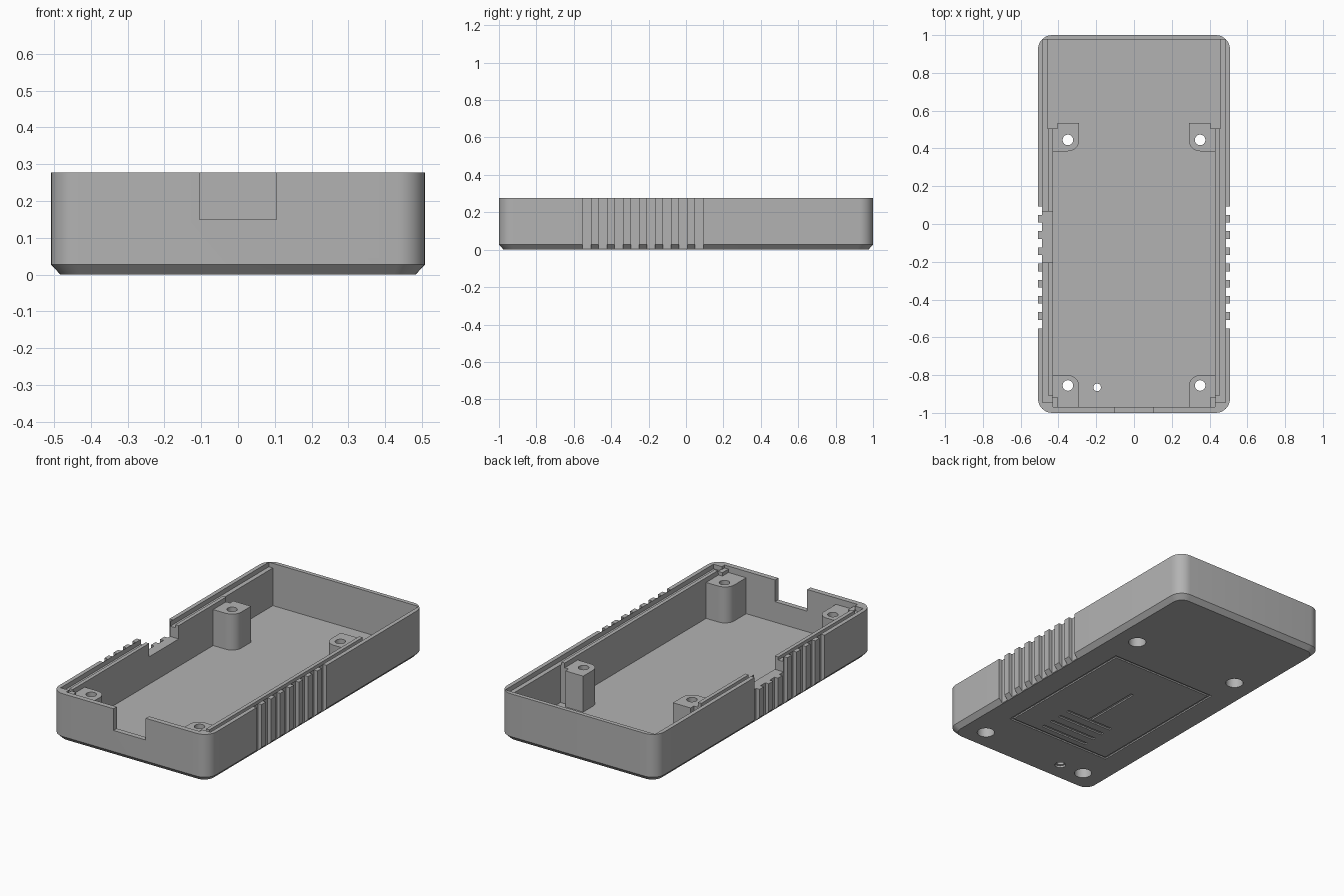
import bpy, bmesh, math

if "Cube" in bpy.data.objects:
    bpy.data.objects.remove(bpy.data.objects["Cube"], do_unlink=True)

grey = bpy.data.materials.new("plain grey")
grey.use_nodes = True
COLOR = (0.45, 0.45, 0.45, 1)
grey.diffuse_color = COLOR
grey.node_tree.nodes["Principled BSDF"].inputs["Base Color"].default_value = COLOR


def make(name, bm):
    bmesh.ops.recalc_face_normals(bm, faces=bm.faces)
    mesh = bpy.data.meshes.new(name)
    bm.to_mesh(mesh)
    bm.free()
    mesh.materials.append(grey)
    ob = bpy.data.objects.new(name, mesh)
    bpy.context.scene.collection.objects.link(ob)
    return ob


def loft(name, rings):
    """Solid through a stack of rings, each a list of (x, y) with a height."""
    bm = bmesh.new()
    loops = [[bm.verts.new((x, y, z)) for x, y in pts] for pts, z in rings]
    n = len(loops[0])
    for a, b in zip(loops, loops[1:]):
        for i in range(n):
            j = (i + 1) % n
            bm.faces.new((a[i], a[j], b[j], b[i]))
    bm.faces.new(loops[0][::-1])
    bm.faces.new(loops[-1])
    return make(name, bm)


def arc(cx, cy, r, start, sweep, steps):
    return [(cx + r * math.cos(math.radians(start + sweep * i / steps)),
             cy + r * math.sin(math.radians(start + sweep * i / steps)))
            for i in range(steps + 1)]


def circle(x, y, r):
    return arc(x, y, r, 0, 360, 32)[:-1]


def rounded(hx, hy, r):
    pts = []
    for k, (sx, sy) in enumerate(((1, 1), (-1, 1), (-1, -1), (1, -1))):
        pts += arc(sx * (hx - r), sy * (hy - r), r, 90 * k, 90, 8)
    return pts


def box(name, x, y, z):
    return loft(name, [([(x[0], y[0]), (x[1], y[0]), (x[1], y[1]), (x[0], y[1])], h) for h in z])


def boolean(target, tool, op="DIFFERENCE", keep=False):
    mod = target.modifiers.new("cut", "BOOLEAN")
    mod.operation, mod.solver, mod.object = op, "EXACT", tool
    bpy.context.view_layer.objects.active = target
    bpy.ops.object.modifier_apply(modifier=mod.name)
    if not keep:
        bpy.data.objects.remove(tool, do_unlink=True)


def cut(x, y, z):
    boolean(shell, box("cutter", x, y, z))


# Outer tray with chamfered underside
TOP, FLOOR, LEDGE, W = 0.277, 0.03, 0.25, 0.508
shell = loft("tray_shell", [(rounded(W - 0.025, 0.975, 0.06), 0),
                            (rounded(W, 1, 0.075), 0.027),
                            (rounded(W, 1, 0.075), TOP)])

# Cavity, wider rear bay and rim ledge
cut((-0.43, 0.43), (-0.97, 0.976), (FLOOR, 0.4))
cut((-0.458, 0.458), (0.505, 0.976), (FLOOR, 0.4))
cut((-0.484, 0.484), (-0.945, 0.976), (LEDGE, 0.4))

# Screw posts, inner corner rounded
posts = []
for s, side in ((-1, "right"), (1, "left")):
    rear = arc(0.35, 0.445, 0.06, 180, 90, 8) + [(0.44, 0.385), (0.44, 0.505), (0.405, 0.505),
                                                 (0.405, 0.535), (0.29, 0.535)]
    front = arc(0.35, -0.86, 0.06, 180, -90, 8) + [(0.44, -0.80), (0.44, -0.98), (0.29, -0.98)]
    for pts, name in ((rear, "rear"), (front, "front")):
        pts = [(s * x, y) for x, y in pts]
        posts.append(loft(f"{name}_{side}_post", [(pts, 0.02), (pts, 0.24)]))

    # Raised rail along the inside of each wall, and front corner stop
    a, b = sorted((s * 0.43, s * 0.452))
    boolean(shell, box("rail", (a, b), (-0.91, 0.505), (0.2, 0.268)), "UNION")
    a, b = sorted((s * 0.405, s * 0.435))
    box(f"{side}_corner_stop", (a, b), (-0.975, -0.915), (0.2, 0.26))

    # Finger grip slots
    for i in range(8):
        y = 0.07 - i * 0.0857
        a, b = sorted((s * 0.486, s * 0.6))
        cut((a, b), (y - 0.0225, y + 0.0225), (-0.1, 0.4))

# Port openings in the front and side walls
cut((-0.104, 0.104), (-1.1, -0.9), (0.15, 0.4))
cut((-0.6, -0.42), (-0.205, 0.067), (0.19, 0.4))

# Screw holes with wide recesses from below
for x in (-0.35, 0.35):
    for y in (-0.855, 0.445):
        drill = loft("drill", [(circle(x, y, 0.048), -0.1), (circle(x, y, 0.048), 0.12),
                               (circle(x, y, 0.028), 0.121), (circle(x, y, 0.028), 0.4)])
        boolean(shell, drill, keep=True)
        for post in posts:
            if post.name.startswith("rear") == (y > 0) and post.name.endswith("left_post") == (x > 0):
                boolean(post, drill, keep=True)
        bpy.data.objects.remove(drill, do_unlink=True)

# Small reset hole
boolean(shell, loft("drill", [(circle(-0.195, -0.865, 0.03), -0.1), (circle(-0.195, -0.865, 0.03), 0.012),
                              (circle(-0.195, -0.865, 0.02), 0.013), (circle(-0.195, -0.865, 0.02), 0.1)]))

# Engraved frame and lines on the underside
DEEP = (-0.1, 0.008)
frame = box("frame", (-0.345, 0.345), (-0.655, 0.255), DEEP)
boolean(frame, box("inner", (-0.33, 0.33), (-0.64, 0.24), (-0.2, 0.1)))
boolean(shell, frame)
for i in range(4):
    y = -0.385 - i * 0.07
    cut((-0.155, 0.155), (y - 0.01, y + 0.01), DEEP)
cut((-0.01, 0.01), (-0.38, -0.015), DEEP)

# Smooth the rounded parts, keep edges sharp
for ob in [shell] + posts:
    bpy.ops.object.select_all(action="DESELECT")
    ob.select_set(True)
    bpy.context.view_layer.objects.active = ob
    bpy.ops.object.shade_smooth_by_angle(angle=math.radians(30))
